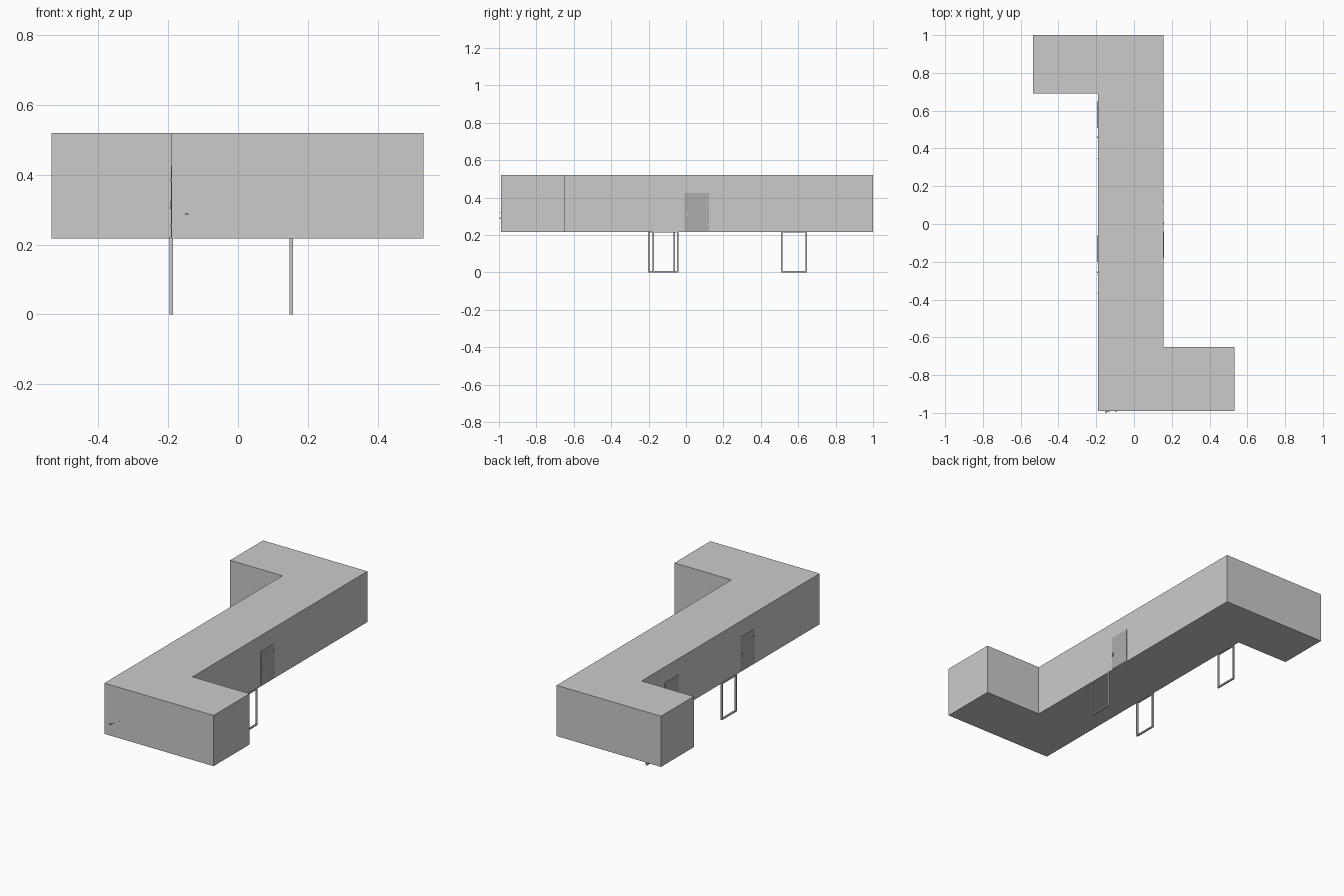
import bpy, bmesh
from mathutils import Vector

if "Cube" in bpy.data.objects:
    bpy.data.objects.remove(bpy.data.objects["Cube"])

dark = bpy.data.materials.new("dark_grey")
dark.diffuse_color = (0.42, 0.42, 0.42, 1)
dark.use_nodes = True
dark.node_tree.nodes["Principled BSDF"].inputs["Base Color"].default_value = dark.diffuse_color

OUTLINE = [(-0.19, -0.99), (0.532, -0.99), (0.532, -0.65), (0.155, -0.65),
           (0.155, 1.0), (-0.535, 1.0), (-0.535, 0.69), (-0.19, 0.69)]


def finish(name, bm, mat=None):
    bmesh.ops.recalc_face_normals(bm, faces=bm.faces)
    mesh = bpy.data.meshes.new(name)
    bm.to_mesh(mesh)
    bm.free()
    ob = bpy.data.objects.new(name, mesh)
    if mat:
        mesh.materials.append(mat)
    bpy.context.collection.objects.link(ob)
    return ob


def prism(name, outline, z0, z1):
    bm = bmesh.new()
    face = bm.faces.new([bm.verts.new((x, y, z0)) for x, y in outline])
    ext = bmesh.ops.extrude_face_region(bm, geom=[face])
    top = [v for v in ext["geom"] if isinstance(v, bmesh.types.BMVert)]
    bmesh.ops.translate(bm, verts=top, vec=(0, 0, z1 - z0))
    return finish(name, bm)


def add_box(bm, lo, hi):
    lo, hi = Vector(lo), Vector(hi)
    verts = bmesh.ops.create_cube(bm, size=1)["verts"]
    bmesh.ops.scale(bm, verts=verts, vec=hi - lo)
    bmesh.ops.translate(bm, verts=verts, vec=(lo + hi) / 2)


def boxes(name, spans, mat=None):
    bm = bmesh.new()
    for lo, hi in spans:
        add_box(bm, lo, hi)
    return finish(name, bm, mat)


# Z-shaped block and the thin floor plate under it
prism("building_block", OUTLINE, 0.224, 0.52)
prism("floor_plate", OUTLINE, 0.217, 0.224)


# Open rectangular frame standing below a wall
def leg_frame(name, x, y0, y1):
    t, h, a, b = 0.008, 0.222, x - 0.005, x + 0.005
    boxes(name, [((a, y0, 0), (b, y0 + t, h)),
                 ((a, y1 - t, 0), (b, y1, h)),
                 ((a, y0 + t, 0), (b, y1 - t, t)),
                 ((a, y0 + t, h - t), (b, y1 - t, h))])


# Door panel with handle and hinges; side is the outward x direction
def door(name, x, y0, y1, side):
    def span(ya, yb, za, zb, depth):
        xs = sorted((x - side * 0.003, x + side * depth))
        return ((xs[0], ya, za), (xs[1], yb, zb))
    boxes(name, [span(y0, y1, 0.222, 0.425, 0.0015)], dark)
    yh = y0 + 0.012 if side > 0 else y1 - 0.012
    ye = y1 - 0.006 if side > 0 else y0 + 0.006
    boxes(name + "_handle", [span(yh - 0.004, yh + 0.004, 0.302, 0.324, 0.005)])
    boxes(name + "_hinges", [span(ye - 0.003, ye + 0.003, z - 0.004, z + 0.004, 0.003)
                             for z in (0.255, 0.385)])


leg_frame("right_leg_frame", 0.153, -0.18, -0.04)
leg_frame("left_middle_leg_frame", -0.191, -0.202, -0.06)
leg_frame("left_back_leg_frame", -0.191, 0.508, 0.648)

door("right_door", 0.155, -0.008, 0.122, 1)
door("left_middle_door", -0.19, -0.374, -0.243, -1)
door("left_back_door", -0.19, 0.341, 0.472, -1)

# Small fittings on the front wall
boxes("front_fittings", [((-0.152, -1.0, 0.285), (-0.142, -0.988, 0.289)),
                         ((-0.14, -0.994, 0.291), (-0.131, -0.988, 0.295)),
                         ((-0.097, -0.994, 0.317), (-0.091, -0.988, 0.32))])
